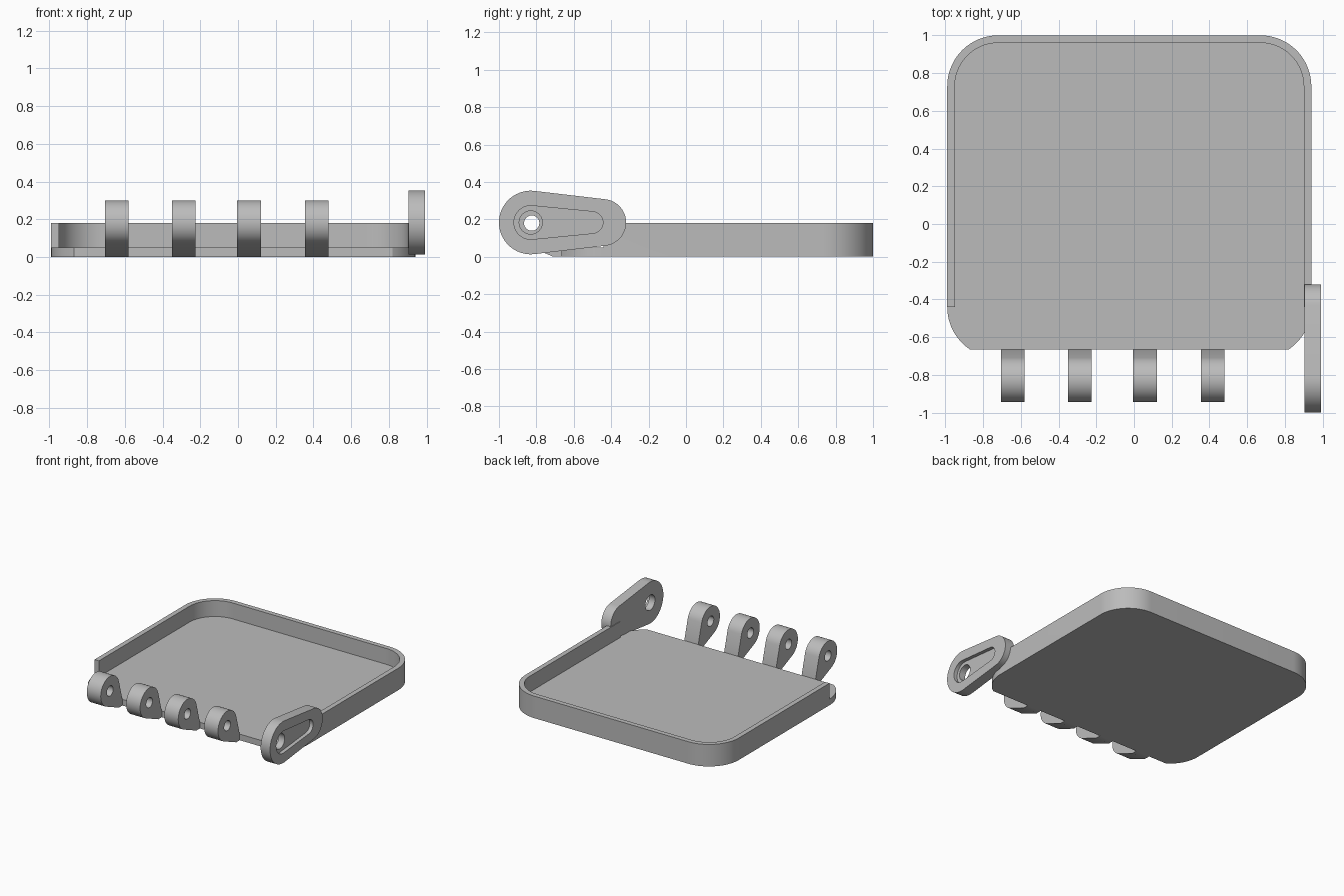
import bpy, bmesh
from math import acos, atan2, cos, sin, pi, dist
from mathutils import Vector

cube = bpy.data.objects.get("Cube")
if cube:
    bpy.data.objects.remove(cube, do_unlink=True)

grey = bpy.data.materials.new("plain grey")
grey.use_nodes = True
colour = (0.5, 0.5, 0.5, 1)
grey.diffuse_color = colour
grey.node_tree.nodes["Principled BSDF"].inputs["Base Color"].default_value = colour


def arc(centre, r, start, end, steps=24):
    """Points along an arc, angles in radians."""
    angles = [start + (end - start) * i / steps for i in range(steps + 1)]
    return [(centre[0] + r * cos(a), centre[1] + r * sin(a)) for a in angles]


def prism(name, outline, axis, low, high):
    """Extrude a flat outline along x (outline in y, z) or z (outline in x, y)."""
    bm = bmesh.new()
    place = (lambda p: (low, *p)) if axis == "x" else (lambda p: (*p, low))
    face = bm.faces.new([bm.verts.new(place(p)) for p in outline])
    top = bmesh.ops.extrude_face_region(bm, geom=[face])["geom"]
    move = Vector((high - low, 0, 0) if axis == "x" else (0, 0, high - low))
    bmesh.ops.translate(bm, vec=move, verts=[v for v in top if isinstance(v, bmesh.types.BMVert)])
    bmesh.ops.recalc_face_normals(bm, faces=bm.faces[:])
    mesh = bpy.data.meshes.new(name)
    bm.to_mesh(mesh)
    bm.free()
    mesh.materials.append(grey)
    obj = bpy.data.objects.new(name, mesh)
    bpy.context.collection.objects.link(obj)
    return obj


def select(obj):
    bpy.ops.object.select_all(action="DESELECT")
    obj.select_set(True)
    bpy.context.view_layer.objects.active = obj


def cut(obj, cutter):
    mod = obj.modifiers.new("cut", "BOOLEAN")
    mod.operation = "DIFFERENCE"
    mod.solver = "EXACT"
    mod.object = cutter
    select(obj)
    bpy.ops.object.modifier_apply(modifier=mod.name)
    bpy.data.objects.remove(cutter, do_unlink=True)


def finish(obj):
    select(obj)
    bpy.ops.object.shade_smooth_by_angle(angle=pi / 6)


def capsule(a, ra, b, rb):
    """Outline around two circles joined by tangents, b beyond a."""
    phi = acos((ra - rb) / dist(a, b))
    return arc(a, ra, phi, 2 * pi - phi, 40) + arc(b, rb, -phi, phi)


# Tray: rounded block with a pocket that opens at the front
left, right, back, front, wall_end = -0.99, 0.94, 1.0, -0.665, -0.44
radius, wall, floor, rim = 0.27, 0.04, 0.05, 0.18


def back_corners(r):
    y = back - radius
    return (arc((right - radius, y), r, 0, pi / 2)
            + arc((left + radius, y), r, pi / 2, pi))


drop = -acos((wall_end - front) / radius)
sweep = pi / 2 + drop
outline = (back_corners(radius)
           + arc((left + radius, wall_end), radius, pi, pi + sweep)
           + arc((right - radius, wall_end), radius, -sweep, 0))
tray = prism("tray", outline, "z", 0, rim)
pocket = back_corners(radius - wall) + [
    (left + wall, wall_end), (-1.2, wall_end), (-1.2, -0.9),
    (1.2, -0.9), (1.2, wall_end), (right - wall, wall_end)]
cut(tray, prism("pocket_cutter", pocket, "z", floor, 0.5))
finish(tray)

# Hinge knuckles: teardrops with a pin hole, along the front edge
pivot, knuckle_r = (-0.825, 0.18), 0.12


def tangent_angle(point, side):
    heading = atan2(point[1] - pivot[1], point[0] - pivot[0])
    return heading + side * acos(knuckle_r / dist(point, pivot))


upper, lower = (front, floor), (-0.71, 0)
profile = arc(pivot, knuckle_r, tangent_angle(upper, 1),
              tangent_angle(lower, -1) + 2 * pi, 40) + [lower, (front, 0), upper]
for i, x in enumerate((-0.643, -0.287, 0.058, 0.418)):
    knuckle = prism(f"hinge_knuckle_{i + 1}", profile, "x", x - 0.063, x + 0.063)
    cut(knuckle, prism("pin_cutter", arc(pivot, 0.041, 0, 2 * pi, 32)[:-1], "x", x - 0.2, x + 0.2))
    finish(knuckle)

# Lever: tapered arm with a recessed slot outside and a through hole
hub = (-0.83, 0.183)
inner, outer = 0.905, 0.99
lever = prism("lever", capsule(hub, 0.17, (-0.445, 0.183), 0.125), "x", inner, outer)
cut(lever, prism("slot_cutter", capsule(hub, 0.09, (-0.502, 0.183), 0.058), "x", outer - 0.03, 1.2))
cut(lever, prism("hole_cutter", arc(hub, 0.062, 0, 2 * pi, 32)[:-1], "x", 0.8, 1.2))
finish(lever)
